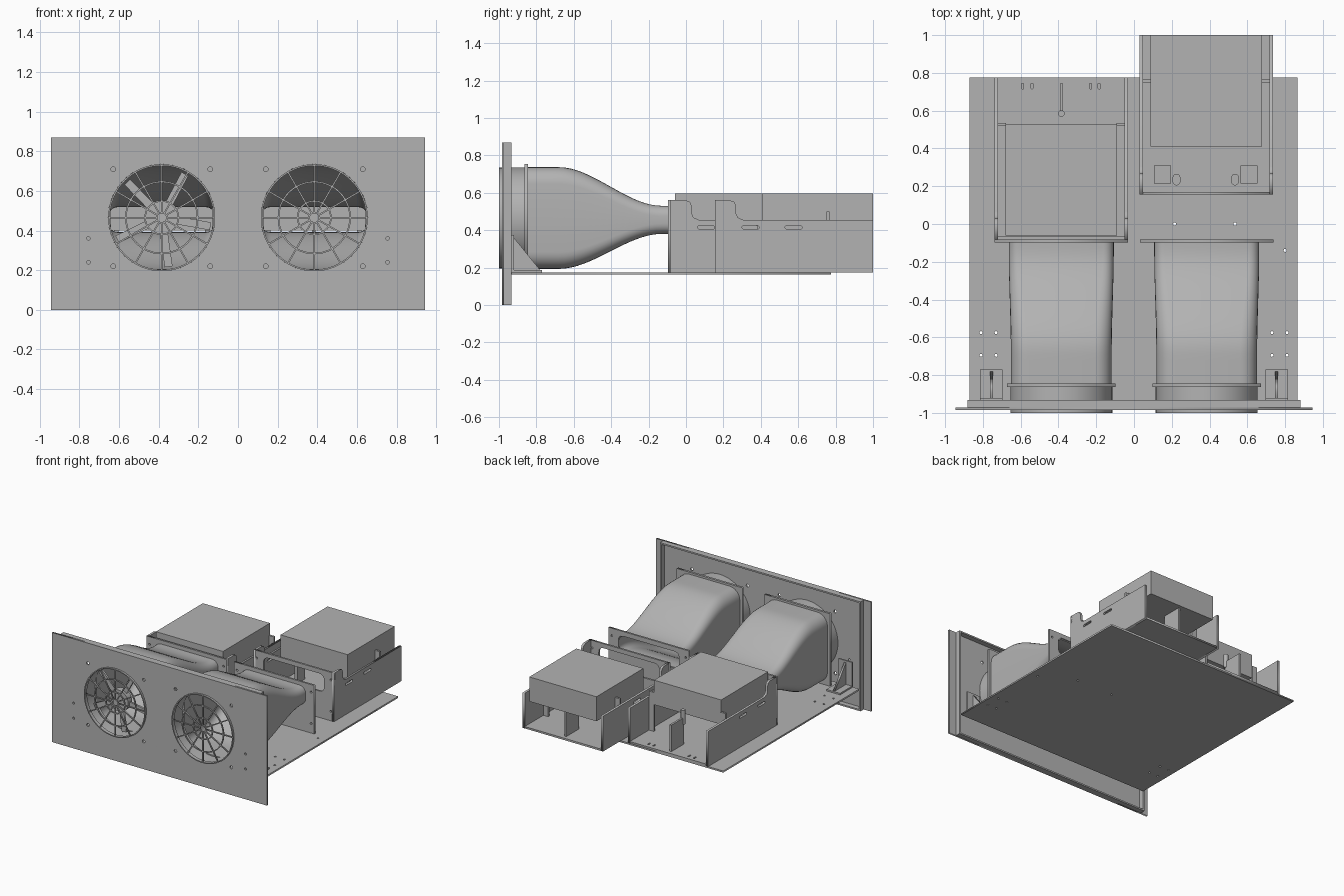
import bpy, bmesh, math
from mathutils import Matrix

cube = bpy.data.objects.get("Cube")
if cube:
    bpy.data.objects.remove(cube, do_unlink=True)

GREY = (0.45, 0.45, 0.45, 1)
metal = bpy.data.materials.new("plain grey metal")
metal.use_nodes = True
metal.diffuse_color = GREY
metal.node_tree.nodes["Principled BSDF"].inputs["Base Color"].default_value = GREY

# Local sheet plane (u, v) to world plane, by sheet normal
TURN = {
    "x": Matrix(((0, 0, 1), (1, 0, 0), (0, 1, 0))).to_4x4(),
    "y": Matrix.Rotation(math.pi / 2, 4, "X"),
    "z": Matrix.Identity(4),
}


def add(name, mesh):
    mesh.name = name
    mesh.materials.clear()
    mesh.materials.append(metal)
    ob = bpy.data.objects.new(name, mesh)
    bpy.context.collection.objects.link(ob)
    return ob


def from_bmesh(name, bm):
    mesh = bpy.data.meshes.new(name)
    bm.to_mesh(mesh)
    bm.free()
    return add(name, mesh)


def box(name, x0, x1, y0, y1, z0, z1):
    bm = bmesh.new()
    bmesh.ops.create_cube(bm, size=1)
    size = Matrix.Diagonal((x1 - x0, y1 - y0, z1 - z0, 1))
    mid = Matrix.Translation(((x0 + x1) / 2, (y0 + y1) / 2, (z0 + z1) / 2))
    bm.transform(mid @ size)
    return from_bmesh(name, bm)


def sheet(name, loops, axis, lo, hi):
    """Flat sheet: first loop is the outline, the others are holes."""
    curve = bpy.data.curves.new(name, "CURVE")
    curve.dimensions = "2D"
    curve.fill_mode = "BOTH"
    curve.extrude = (hi - lo) / 2
    for loop in loops:
        sp = curve.splines.new("POLY")
        sp.points.add(len(loop) - 1)
        for p, (u, v) in zip(sp.points, loop):
            p.co = (u, v, 0, 1)
        sp.use_cyclic_u = True
    tmp = bpy.data.objects.new(name, curve)
    bpy.context.collection.objects.link(tmp)
    dg = bpy.context.evaluated_depsgraph_get()
    mesh = bpy.data.meshes.new_from_object(tmp.evaluated_get(dg))
    bpy.data.objects.remove(tmp, do_unlink=True)
    offset = [(lo + hi) / 2 if a == axis else 0 for a in "xyz"]
    mesh.transform(Matrix.Translation(offset) @ TURN[axis])
    return add(name, mesh)


def rect(u0, u1, v0, v1):
    return [(u0, v0), (u1, v0), (u1, v1), (u0, v1)]


def disc(u, v, r, n=12):
    return [(u + r * math.cos(math.tau * i / n), v + r * math.sin(math.tau * i / n)) for i in range(n)]


def rounded(cu, cv, hu, hv, r, n=6):
    pts = []
    for k, (su, sv) in enumerate(((1, 1), (-1, 1), (-1, -1), (1, -1))):
        for i in range(n + 1):
            a = math.pi / 2 * (k + i / n)
            pts.append((cu + su * (hu - r) + r * math.cos(a), cv + sv * (hv - r) + r * math.sin(a)))
    return pts


def loft(name, rings, closed=False):
    bm = bmesh.new()
    rows = [[bm.verts.new(p) for p in ring] for ring in rings]
    pairs = list(zip(rows, rows[1:])) + ([(rows[-1], rows[0])] if closed else [])
    for a, b in pairs:
        for i in range(len(a)):
            j = (i + 1) % len(a)
            bm.faces.new((a[i], a[j], b[j], b[i]))
    if closed:
        bmesh.ops.recalc_face_normals(bm, faces=bm.faces)
    return from_bmesh(name, bm)


def smooth(ob, angle=35):
    bpy.ops.object.select_all(action="DESELECT")
    ob.select_set(True)
    bpy.context.view_layer.objects.active = ob
    bpy.ops.object.shade_smooth_by_angle(angle=math.radians(angle))


CX, CZ, R = 0.385, 0.465, 0.27
SIDES = (("right", -1), ("left", 1))

# Front panel with fan openings and screw holes, and its folded edges
holes = []
for s in (-1, 1):
    holes.append(disc(s * CX, CZ, R, 64))
    holes += [disc(s * CX + a, CZ + b, 0.012) for a in (-0.245, 0.245) for b in (-0.245, 0.245)]
    holes += [disc(s * 0.755, z, 0.009) for z in (0.24, 0.36)]
sheet("front_panel", [rect(-0.945, 0.945, 0, 0.87)] + holes, "y", -0.985, -0.972)
for name, s in SIDES:
    box("panel_fold_" + name, s * 0.875 - 0.006, s * 0.875 + 0.006, -0.972, -0.932, 0, 0.87)
for name, z in (("lower", 0), ("upper", 0.858)):
    box("panel_fold_" + name, -0.869, 0.869, -0.972, -0.932, z, z + 0.012)

# Base plate with drilled holes
drill = [(0.215, 0), (0.535, 0), (0.8, -0.14)]
drill += [(s * x, y) for s in (-1, 1) for x in (0.73, 0.81) for y in (-0.575, -0.695)]
sheet("base_plate", [rect(-0.87, 0.865, -0.932, 0.775)] + [disc(x, y, 0.008) for x, y in drill],
      "z", 0.162, 0.175)


def duct_ring(cx, y, inset):
    t = min(max((y + 0.68) / 0.55, 0), 1)
    t = t * t * (3 - 2 * t)
    hu, hv = 0.267 + 0.011 * t - inset, 0.272 - 0.197 * t - inset
    r = 0.09 - 0.035 * t - inset
    return [(u, y, v) for u, v in rounded(cx, CZ - 0.01 * t, hu, hv, r)]


def fan_side(name, s):
    cx = s * CX
    # Duct that flattens from a square to a wide slot
    ys = [-0.86 + 0.77 * i / 22 for i in range(23)]
    outer = [duct_ring(cx, y, 0) for y in ys]
    inner = [duct_ring(cx, y, 0.012) for y in reversed(ys)]
    smooth(loft("duct_" + name, outer + inner, True))
    sheet("duct_front_flange_" + name,
          [rect(cx - 0.288, cx + 0.288, CZ - 0.288, CZ + 0.288), rounded(cx, CZ, 0.256, 0.26, 0.08)],
          "y", -0.863, -0.845)
    # Thin collar facing inwards, from panel to duct
    collar = [[(u, y, v) for u, v in disc(cx, CZ, R, 64)] for y in (-0.972, -0.863)]
    smooth(loft("collar_" + name, collar))
    # Grille of rings and spokes
    for i, r in enumerate((R, 0.185, 0.088, 0.03)):
        w = 0.008
        sheet(f"grille_ring_{i}_{name}", [disc(cx, CZ, r, 48), disc(cx, CZ, r - w, 48)],
              "y", -1 if i == 0 else -0.995, -0.972 if i == 0 else -0.985)
    for k in range(12):
        a = math.tau * k / 12
        d, n = (math.cos(a), math.sin(a)), (-math.sin(a) * 0.004, math.cos(a) * 0.004)
        ends = [(0.024, -1), (R - 0.004, -1), (R - 0.004, 1), (0.024, 1)]
        sheet(f"grille_spoke_{k}_{name}",
              [[(cx + d[0] * q + n[0] * e, CZ + d[1] * q + n[1] * e) for q, e in ends]],
              "y", -0.995, -0.985)
    # Rear flange standing on the base
    x0, x1 = cx - 0.353, cx + 0.353
    plate_with_slot("duct_rear_flange_" + name, cx, x0, x1, -0.097)
    # Gusset bracket behind the panel
    bx = s * 0.755
    box("bracket_foot_" + name, bx - 0.06, bx + 0.06, -0.932, -0.77, 0.175, 0.187)
    box("bracket_back_" + name, bx - 0.06, bx + 0.06, -0.932, -0.92, 0.187, 0.375)
    sheet("bracket_gusset_" + name, [[(-0.92, 0.187), (-0.78, 0.187), (-0.92, 0.36)]],
          "x", bx - 0.008, bx + 0.008)


def plate_with_slot(name, cx, x0, x1, y):
    screws = [disc(cx + a, z, 0.008) for a in (-0.325, 0.325) for z in (0.25, 0.5)]
    sheet(name, [rect(x0, x1, 0.175, 0.56), rounded(cx, 0.455, 0.266, 0.07, 0.04)] + screws,
          "y", y, y + 0.015)


def tray(name, cx, y0, y1, by, floor_holes):
    x0, x1 = cx - 0.353, cx + 0.353
    # Side walls with a raised front end and slots
    wall = [(y0, 0.175), (y1, 0.175), (y1, 0.455), (y0 + 0.15, 0.455), (y0 + 0.122, 0.468),
            (y0 + 0.112, 0.49), (y0 + 0.112, 0.53), (y0 + 0.103, 0.551), (y0 + 0.08, 0.56), (y0, 0.56)]
    slots = [rounded(y, 0.415, 0.045, 0.009, 0.008, 3) for y in (y0 + 0.19, y0 + 0.42)]
    for side, wx in (("a", x0), ("b", x1 - 0.018)):
        sheet(f"tray_wall_{side}_{name}", [wall] + slots, "x", wx, wx + 0.018)
    sheet("tray_floor_" + name, [rect(x0 + 0.018, x1 - 0.018, y0 + 0.015, y1)] + floor_holes, "z", 0.175, 0.19)
    # Closed unit with small clamp tabs and supports below
    box("unit_" + name, cx - 0.295, cx + 0.295, by, by + 0.59, 0.4, 0.595)
    for side, s in (("a", -1), ("b", 1)):
        tx = cx + s * 0.315
        ty = min(by + 0.58, 0.75)
        box(f"clamp_tab_{side}_{name}", tx - 0.022, tx + 0.022, ty, ty + 0.016, 0.19, 0.5)
        px = cx + s * 0.23
        box(f"support_{side}_{name}", px - 0.012, px + 0.012, by + 0.1, by + 0.2, 0.19, 0.4)
    # Central rear post
    box("rear_post_" + name, cx - 0.008, cx + 0.008, y1 - 0.19, y1 - 0.03, 0.19, 0.4)


for name, s in SIDES:
    fan_side(name, s)

# Trays, the left one set further back
vents = [rounded(x, 0.755 - 0.025, 0.006, 0.015, 0.005, 3) for x in (-0.59, -0.54, -0.23, -0.185)]
tray("right", -CX, -0.082, 0.775, -0.06, vents)
ports = [rounded(x, 0.235, 0.018, 0.028, 0.017, 4) for x in (0.225, 0.535)]
tray("left", CX - 0.003, 0.155, 1.0, 0.41, ports)
plate_with_slot("tray_front_left", CX - 0.003, CX - 0.356, CX + 0.35, 0.155)
for name, x in (("a", 0.15), ("b", 0.61)):
    box("tray_block_" + name, x - 0.045, x + 0.045, 0.215, 0.31, 0.19, 0.3)
sheet("clamp_knob", [disc(-CX, 0.585, 0.018)], "z", 0.35, 0.46)

# Hub and arms behind the right grille
smooth(sheet("fan_hub", [disc(-CX, CZ, 0.085, 32)], "y", -0.95, -0.9))
for k in range(5):
    a = math.radians(62 + 72 * k)
    d, n = (math.cos(a), math.sin(a)), (-math.sin(a) * 0.02, math.cos(a) * 0.02)
    sheet(f"fan_arm_{k}", [[(-CX + d[0] * q + n[0] * e, CZ + d[1] * q + n[1] * e)
                            for q, e in ((0.08, -1), (0.25, -1), (0.25, 1), (0.08, 1))]], "y", -0.93, -0.915)
